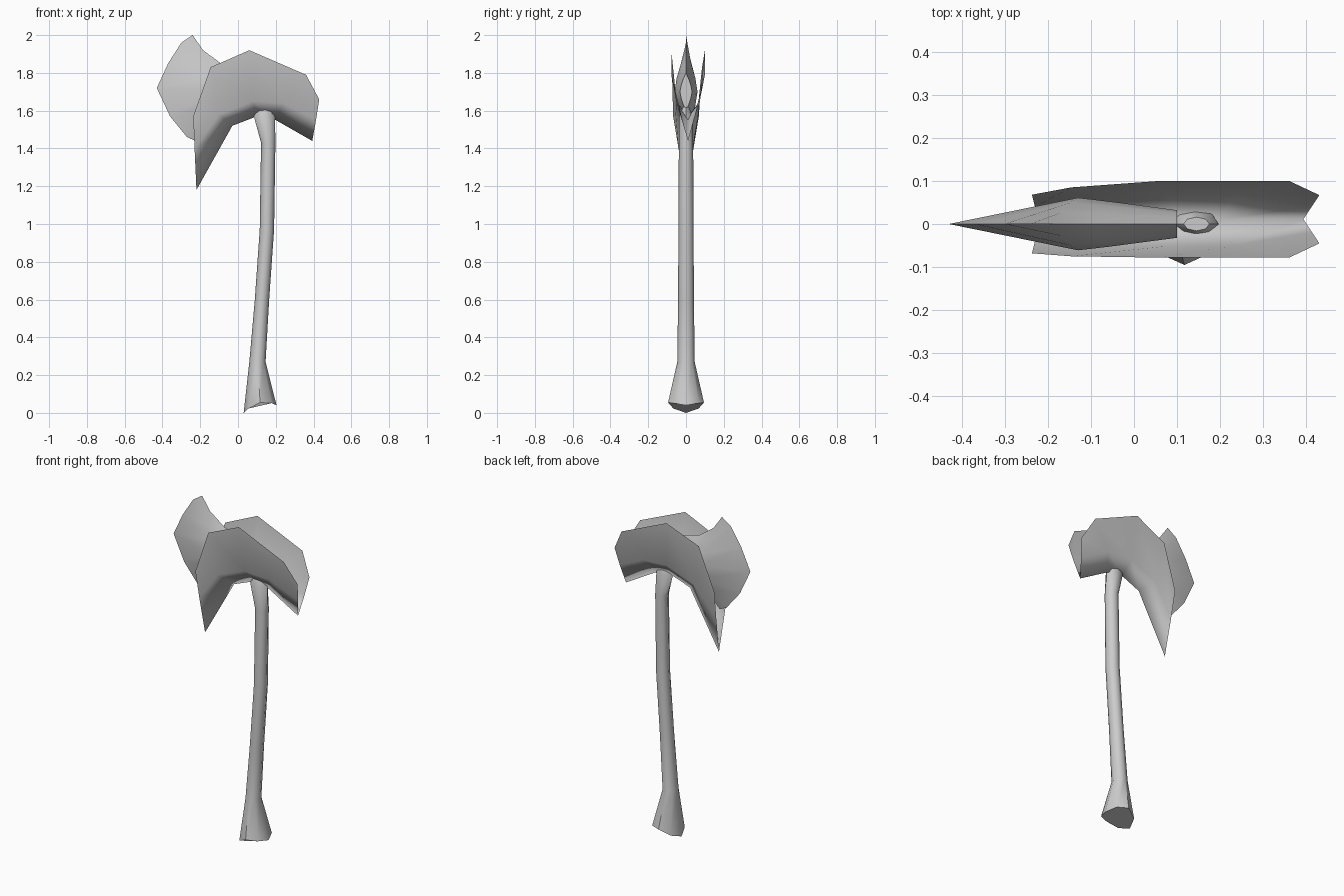
import bpy, bmesh
from math import cos, sin, pi, radians

cube = bpy.data.objects.get("Cube")
if cube:
    bpy.data.objects.remove(cube, do_unlink=True)

# Single plain grey
grey = bpy.data.materials.new("stone_grey")
grey.use_nodes = True
grey.diffuse_color = (0.6, 0.6, 0.6, 1)
grey.node_tree.nodes["Principled BSDF"].inputs["Base Color"].default_value = (0.6, 0.6, 0.6, 1)


def skin(name, rings, closed=False, caps=(), angle=180):
    """Bridge successive rows of points into a smooth-shaded surface."""
    bm = bmesh.new()
    rows = [[bm.verts.new(p) for p in ring] for ring in rings]
    for a, b in zip(rows, rows[1:]):
        n = len(a)
        for i in range(n if closed else n - 1):
            j = (i + 1) % n
            bm.faces.new((a[i], a[j], b[j], b[i]))
    for k in caps:
        bm.faces.new(rows[k])
    bmesh.ops.remove_doubles(bm, verts=bm.verts[:], dist=0.0005)
    bmesh.ops.recalc_face_normals(bm, faces=bm.faces[:])
    mesh = bpy.data.meshes.new(name)
    bm.to_mesh(mesh)
    bm.free()
    mesh.materials.append(grey)
    obj = bpy.data.objects.new(name, mesh)
    bpy.context.collection.objects.link(obj)
    bpy.ops.object.select_all(action='DESELECT')
    obj.select_set(True)
    bpy.context.view_layer.objects.active = obj
    if angle < 180:
        bpy.ops.object.shade_smooth_by_angle(angle=radians(angle))
    else:
        bpy.ops.object.shade_smooth()
    return obj


# Bent handle with a flared, notched foot: (centre x, z, radius x, radius y)
SIDES = 8
angles = [2 * pi * i / SIDES for i in range(SIDES)]
foot = [(0.117 + 0.087 * cos(a), 0.095 * sin(a),
         0.055 - 0.035 * cos(a) ** 2 + 0.02 * cos(a)) for a in angles]
shaft = [(0.103, 0.27, 0.043, 0.046), (0.127, 0.60, 0.038, 0.042),
         (0.153, 0.97, 0.038, 0.040), (0.160, 1.43, 0.038, 0.038),
         (0.140, 1.57, 0.056, 0.036), (0.145, 1.62, 0.030, 0.016)]
rings = [foot] + [[(x + rx * cos(a), ry * sin(a), z) for a in angles]
                  for x, z, rx, ry in shaft]
skin("handle", rings, closed=True, caps=(0, -1), angle=50)

# Folded head sheet: rim, crease and keel as (x, z, half width), per station
rim = [(-0.237, 1.57, 0.068), (-0.145, 1.83, 0.080), (0.06, 1.92, 0.089),
       (0.36, 1.79, 0.089), (0.43, 1.66, 0.056)]
crease = [(-0.23, 1.40, 0.040), (-0.10, 1.58, 0.060), (0.08, 1.65, 0.062),
          (0.24, 1.64, 0.060), (0.413, 1.55, 0.030)]
keel = [(-0.22, 1.18), (-0.03, 1.52), (0.10, 1.57), (0.20, 1.55), (0.393, 1.44)]
centre = [0, 0.005, 0.011, 0.011, 0.011]
stations = []
for r, c, k, y in zip(rim, crease, keel, centre):
    stations.append([(r[0], y - r[2], r[1]), (c[0], y - c[2], c[1]), (k[0], y, k[1]),
                     (c[0], y + c[2], c[1]), (r[0], y + r[2], r[1])])
skin("folded_head", stations)

# Lens-shaped blade: sharp edge outline, widest section, neck and end
edge = [(-0.24, 2.0), (-0.30, 1.96), (-0.37, 1.85), (-0.43, 1.72),
        (-0.36, 1.57), (-0.27, 1.46), (-0.225, 1.44)]
steps = [1 - i / 3 for i in range(7)]


def lens(x, sweep, mid, half, width):
    return [(x - sweep * abs(t), width * (1 - abs(t) ** 1.5), mid + half * t) for t in steps]


def loop(side):
    return side + [(x, -y, z) for x, y, z in side[-2:0:-1]]


sections = [[(x, 0, z) for x, z in edge],
            lens(-0.13, 0.055, 1.70, 0.22, 0.061),
            lens(-0.06, 0.03, 1.69, 0.16, 0.053),
            lens(0.10, 0.0, 1.70, 0.10, 0.032)]
skin("blade", [loop(s) for s in sections], closed=True, caps=(-1,), angle=40)
